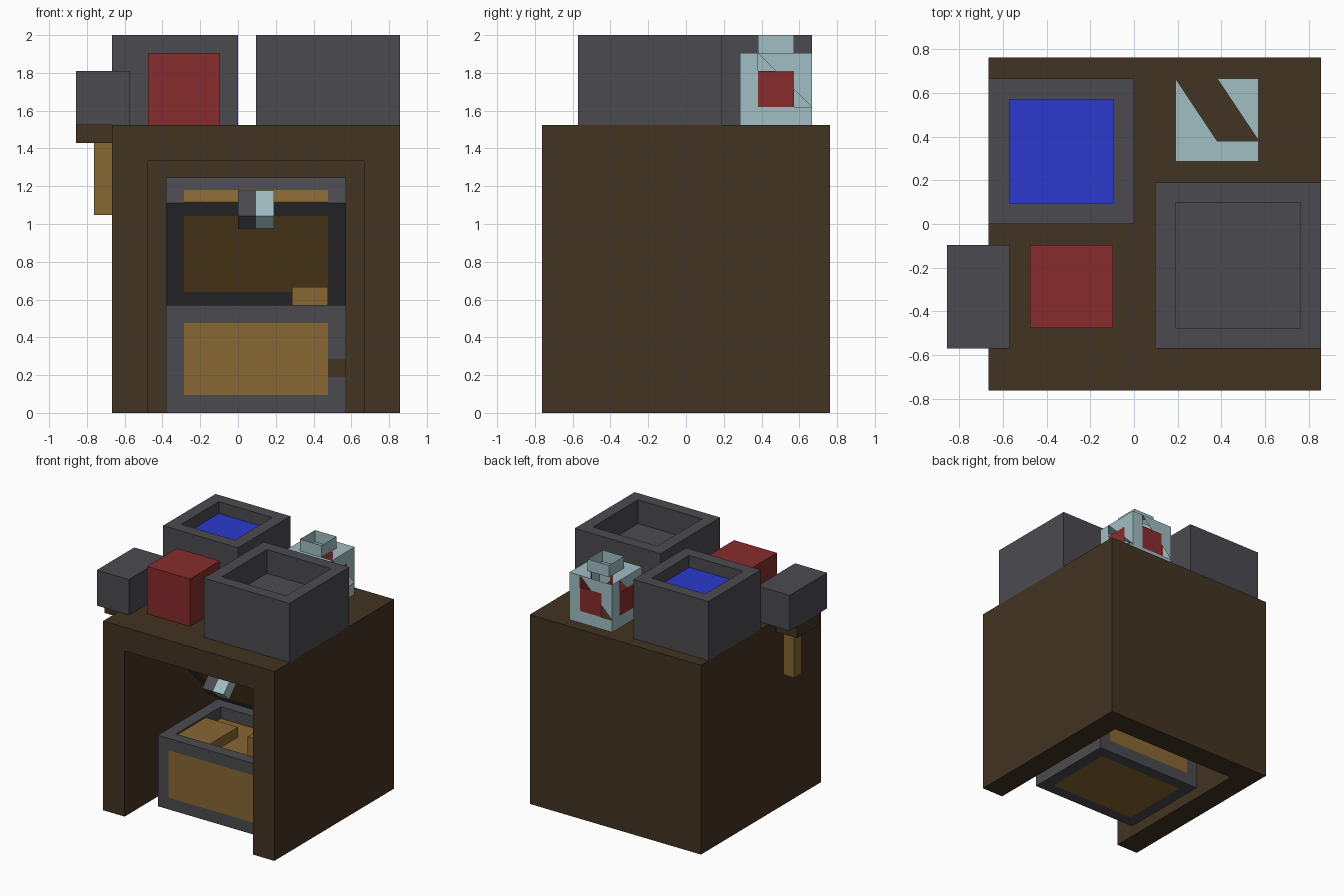
import bpy, bmesh, math
from mathutils import Matrix, Vector

if "Cube" in bpy.data.objects:
    bpy.data.objects.remove(bpy.data.objects["Cube"])

U = 2 / 21                      # one grid unit
OFF = Vector((-7, -8, 0))       # grid origin to scene centre


def material(name, r, g, b):
    m = bpy.data.materials.new(name)
    lin = [((c / 255 + 0.055) / 1.055) ** 2.4 for c in (r, g, b)]
    m.diffuse_color = (*lin, 1)
    m.use_nodes = True
    m.node_tree.nodes["Principled BSDF"].inputs["Base Color"].default_value = m.diffuse_color
    return m


WOOD = material("dark wood", 66, 51, 34)
STONE = material("grey stone", 75, 74, 79)
RED = material("red", 135, 44, 45)
BLUE = material("water blue", 43, 57, 205)
GLASS = material("pale glass", 161, 190, 196)
TAN = material("tan wood", 136, 103, 52)


def finish(bm, name, mats, matrix=None):
    if matrix:
        bm.transform(matrix)
    bm.transform(Matrix.Scale(U, 4) @ Matrix.Translation(OFF))
    me = bpy.data.meshes.new(name)
    bm.to_mesh(me)
    bm.free()
    for m in mats:
        me.materials.append(m)
    ob = bpy.data.objects.new(name, me)
    bpy.context.collection.objects.link(ob)
    return ob


def cuboid(lo, hi):
    bm = bmesh.new()
    bmesh.ops.create_cube(bm, size=1)
    for v in bm.verts:
        v.co = Vector([hi[i] if v.co[i] > 0 else lo[i] for i in range(3)])
    bm.normal_update()
    return bm


def box(name, lo, hi, mat, matrix=None):
    return finish(cuboid(lo, hi), name, [mat], matrix)


def facing(bm, d):
    return max(bm.faces, key=lambda f: f.normal.dot(Vector(d)))


def panel(bm, d, sink=0):
    """Inset one side by a unit, colour it, and sink it straight in."""
    f = facing(bm, d)
    bmesh.ops.inset_individual(bm, faces=[f], thickness=1, use_even_offset=True)
    if sink:
        f = bmesh.ops.extrude_discrete_faces(bm, faces=[f])["faces"][0]
        bmesh.ops.translate(bm, verts=f.verts, vec=Vector(d) * -sink)
    f.material_index = 1
    bm.normal_update()


def tub(name, lo, hi, sink, floor):
    bm = cuboid(lo, hi)
    panel(bm, (0, 0, 1), sink)
    finish(bm, name, [STONE, floor])


# Desk: arch profile pushed back, plus a back wall
bm = bmesh.new()
arch = [(0, 0), (2, 0), (2, 14), (14, 14), (14, 0), (16, 0), (16, 16), (0, 16)]
f = bm.faces.new([bm.verts.new((x, 0, z)) for x, z in arch])
g = bmesh.ops.extrude_face_region(bm, geom=[f])["geom"]
bmesh.ops.translate(bm, verts=[v for v in g if isinstance(v, bmesh.types.BMVert)], vec=(0, 16, 0))
bmesh.ops.recalc_face_normals(bm, faces=bm.faces)
finish(bm, "desk_frame", [WOOD])
box("desk_back_wall", (2, 14, 0), (14, 16, 14), WOOD)

# Tubs and red block on the desk top
tub("water_tub", (0, 8, 16), (7, 15, 21), 1, BLUE)
tub("empty_tub", (8, 2, 16), (16, 10, 21), 2, STONE)
box("red_block", (2, 3, 16), (6, 7, 20), RED)

# Hammer hanging over the left edge
box("hammer_head", (-2, 2, 16), (1, 7, 19), STONE)
box("hammer_collar", (-2, 3, 15), (0, 6, 16), WOOD)
box("hammer_handle", (-1, 4, 11), (0, 5, 15), TAN)

# Open chest base with inset panels on every side
bm = cuboid((3, 3, 0), (13, 11, 6))
for d in ((0, -1, 0), (0, 1, 0), (-1, 0, 0), (1, 0, 0), (0, 0, -1)):
    panel(bm, d)
panel(bm, (0, 0, 1), 1)
finish(bm, "chest_base", [STONE, TAN])
box("chest_side_notch", (12, 2.95, 2), (13, 3, 3), WOOD)
box("chest_tray", (4, 4, 5), (7, 8, 5.85), TAN)
box("chest_parcel", (10, 5, 5), (12, 7, 7), TAN)

# Chest lid, tilted open about its back edge
TILT = (Matrix.Translation((0, 11, 6)) @ Matrix.Rotation(math.radians(-45), 4, 'X')
        @ Matrix.Translation((0, -11, -6)))
bm = cuboid((3, 3, 6), (13, 11, 8))
panel(bm, (0, 0, -1))
panel(bm, (0, 0, 1))
finish(bm, "chest_lid", [STONE, TAN], TILT)
box("lid_front_panel", (4, 2.95, 6.03), (12, 3, 7), TAN, TILT)
box("lid_back_panel", (4, 11, 6.03), (12, 11.05, 7), TAN, TILT)
box("latch_left", (7, 2, 4), (8, 3, 6), STONE, TILT)
box("latch_right", (8, 2, 4), (9, 3, 6), GLASS, TILT)

# Broken glass bottle: four matching sides with a red patch, cut top, open neck
SIDE = [
    ([(1, 4), (2, 3), (3, 3), (3, 2), (4, 1), (4, 4)], 0),
    ([(0, 0), (4, 0), (4, 1), (1, 1), (1, 4), (0, 4)], 0),
    ([(1, 1), (3, 1), (3, 3), (1, 3)], 1),
]
TOP = [[(2, 4), (4, 1), (4, 4)], [(0, 4), (0, 0), (4, 0), (4, 1), (2, 1)]]
bm = bmesh.new()
for k in range(4):
    turn = Matrix.Rotation(k * math.pi / 2, 4, 'Z')
    for pts, mi in SIDE:
        f = bm.faces.new([bm.verts.new(turn @ Vector((u - 2, -2, v))) for u, v in pts])
        f.material_index = mi
    bm.faces.new([bm.verts.new(turn @ Vector(p)) for p in
                  ((-1, -1, 4), (1, -1, 4), (1, -1, 5), (-1, -1, 5))])
for pts in TOP:
    f = bm.faces.new([bm.verts.new((x - 2, y - 2, 4)) for x, y in pts])
    f.normal_update()
    if f.normal.z < 0:
        f.normal_flip()
finish(bm, "glass_bottle", [GLASS, RED], Matrix.Translation((11, 13, 16)))
